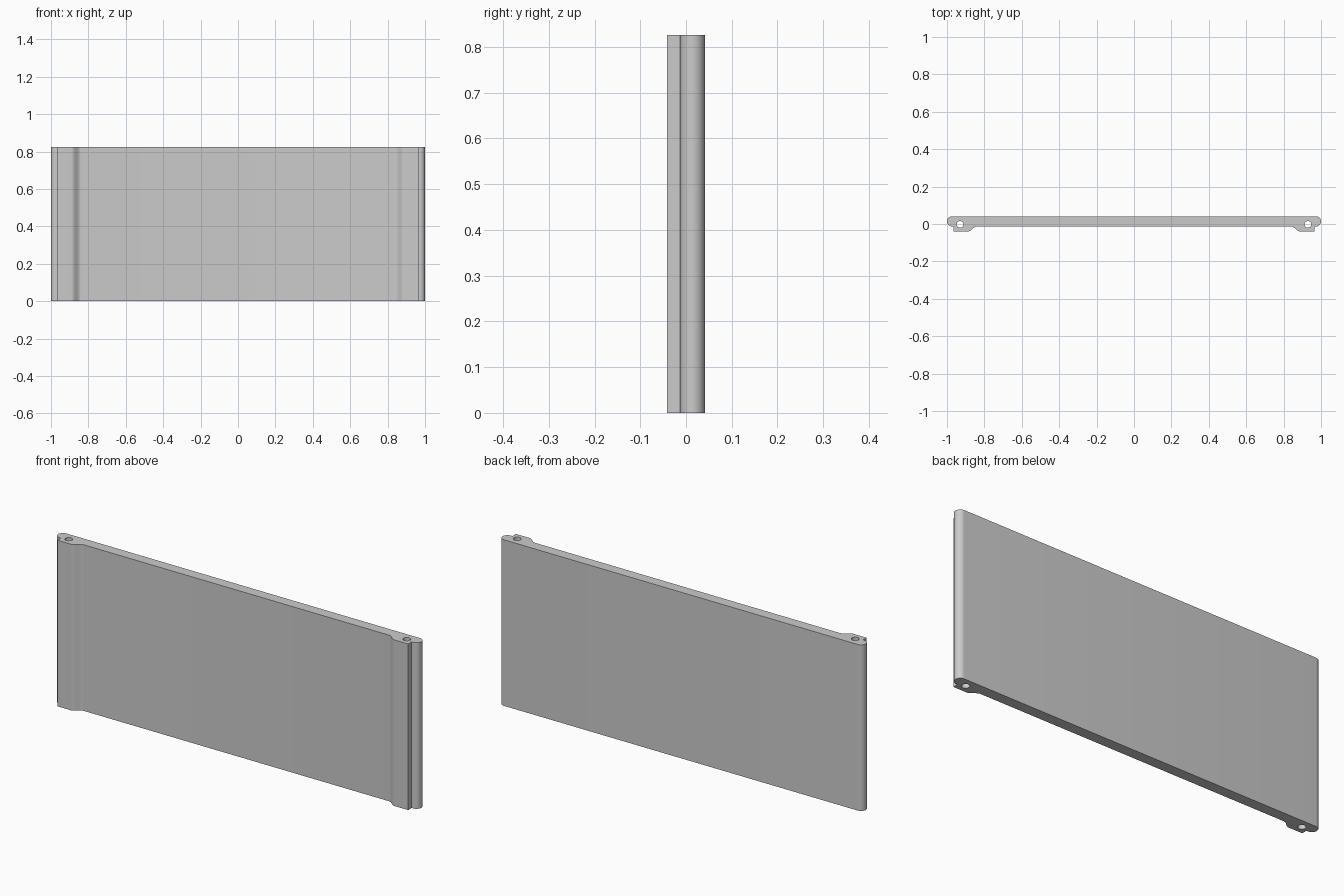
import bpy, bmesh, math

cube = bpy.data.objects.get("Cube")
if cube:
    bpy.data.objects.remove(cube, do_unlink=True)

HEIGHT = 0.826
BACK, FRONT, FOOT = 0.041, -0.013, -0.041   # y of back face, front face and foot face
RADIUS = (BACK - FRONT) / 2                 # rounded side edges
MID = (BACK + FRONT) / 2
FOOT_OUT, FOOT_IN, RAMP_END = 0.965, 0.89, 0.84
HOLE_X, HOLE_Y, HOLE_R = 0.93, -0.002, 0.018


def arc(cx, cy, r, start, end, steps):
    angles = [math.radians(start + (end - start) * i / steps) for i in range(steps + 1)]
    return [(cx + r * math.cos(a), cy + r * math.sin(a)) for a in angles]


def ramp(steps=12):
    # S-shaped blend from the foot to the thin panel
    return [(FOOT_IN + (RAMP_END - FOOT_IN) * i / steps,
             FOOT + (FRONT - FOOT) * (1 - math.cos(math.pi * i / steps)) / 2)
            for i in range(steps + 1)]


# Half of the cross-section, mirrored to close the outline
half = arc(1 - RADIUS, MID, RADIUS, 90, -90, 20)
half += [(FOOT_OUT, FRONT), (FOOT_OUT, FOOT)] + ramp()
outline = half + [(-x, y) for x, y in reversed(half)]
holes = [arc(s * HOLE_X, HOLE_Y, HOLE_R, 0, 345, 23) for s in (-1, 1)]

# Fill the section with its two holes and extrude it upward
curve = bpy.data.curves.new("panel_section", "CURVE")
curve.dimensions = "2D"
curve.fill_mode = "BOTH"
curve.extrude = HEIGHT / 2
for points in [outline] + holes:
    spline = curve.splines.new("POLY")
    spline.points.add(len(points) - 1)
    for p, (x, y) in zip(spline.points, points):
        p.co = (x, y, 0, 1)
    spline.use_cyclic_u = True

panel = bpy.data.objects.new("panel", curve)
bpy.context.collection.objects.link(panel)
bpy.ops.object.select_all(action="DESELECT")
panel.select_set(True)
bpy.context.view_layer.objects.active = panel
bpy.ops.object.convert(target="MESH")
panel = bpy.context.object
panel.name = "panel"

# Weld the caps to the walls and rest the panel on the ground
bm = bmesh.new()
bm.from_mesh(panel.data)
bmesh.ops.remove_doubles(bm, verts=bm.verts, dist=0.0001)
bmesh.ops.translate(bm, verts=bm.verts, vec=(0, 0, HEIGHT / 2))
bmesh.ops.recalc_face_normals(bm, faces=bm.faces)
bm.to_mesh(panel.data)
bm.free()
bpy.ops.object.shade_smooth_by_angle(angle=math.radians(30))

# Plain grey material
grey = bpy.data.materials.new("light_grey")
grey.use_nodes = True
color = (0.6, 0.6, 0.6, 1)
grey.diffuse_color = color
grey.node_tree.nodes["Principled BSDF"].inputs["Base Color"].default_value = color
panel.data.materials.clear()
panel.data.materials.append(grey)
